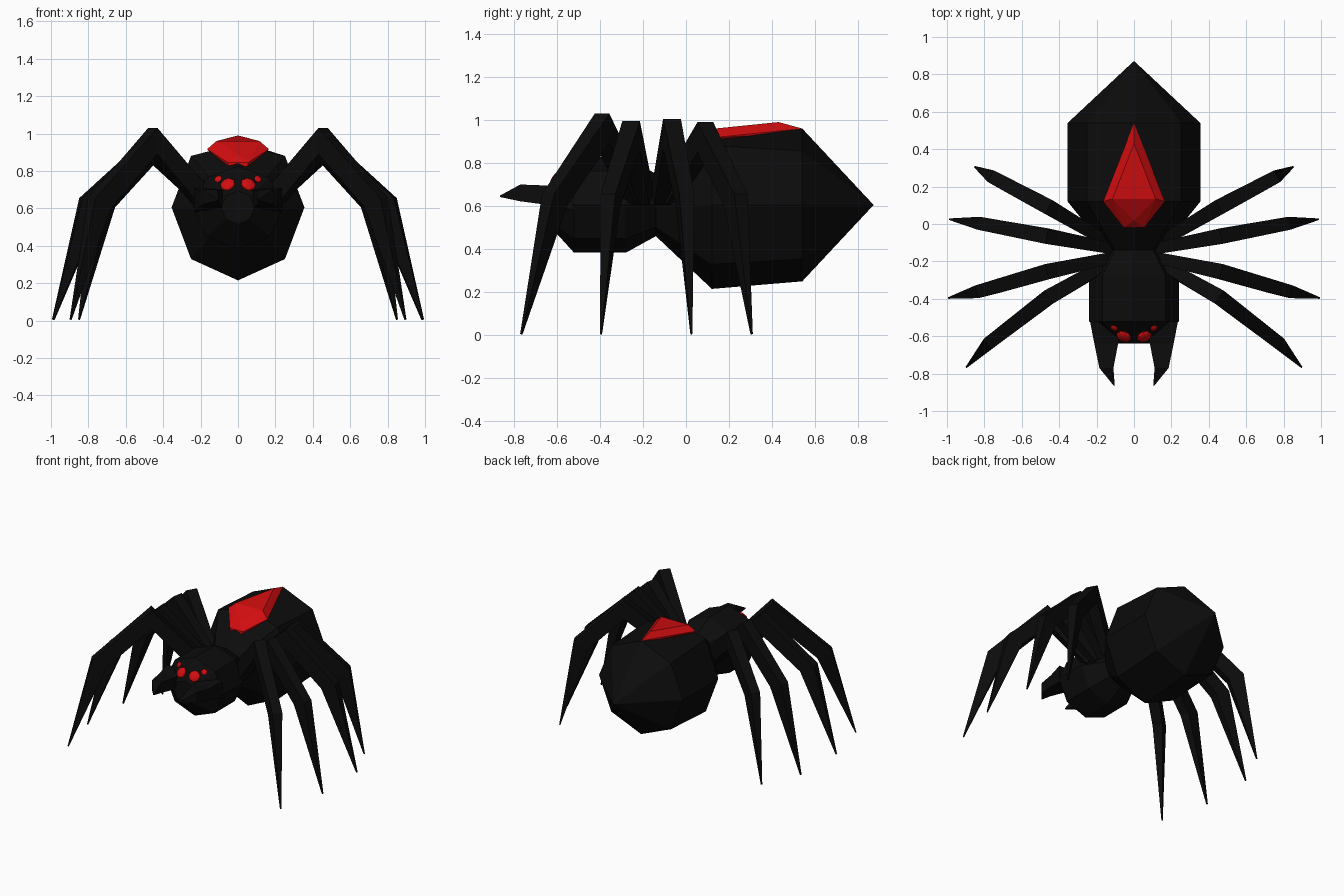
import bpy, bmesh
from math import sin, cos, pi
from mathutils import Vector

cube = bpy.data.objects.get("Cube")
if cube:
    bpy.data.objects.remove(cube)


def material(name, rgb):
    mat = bpy.data.materials.new(name)
    mat.use_nodes = True
    mat.diffuse_color = (*rgb, 1)
    mat.node_tree.nodes["Principled BSDF"].inputs["Base Color"].default_value = (*rgb, 1)
    return mat


black = material("black", (0.0035, 0.0035, 0.0035))
red = material("red", (0.64, 0.004, 0.005))


def finish(bm, name, mat):
    bmesh.ops.recalc_face_normals(bm, faces=bm.faces)
    mesh = bpy.data.meshes.new(name)
    bm.to_mesh(mesh)
    bm.free()
    mesh.materials.append(mat)
    obj = bpy.data.objects.new(name, mesh)
    bpy.context.collection.objects.link(obj)
    return obj


def loft(name, rings, mat):
    """Skin a row of equal-sized point rings and cap both ends."""
    bm = bmesh.new()
    loops = [[bm.verts.new(p) for p in ring] for ring in rings]
    for a, b in zip(loops, loops[1:]):
        n = len(a)
        for i in range(n):
            j = (i + 1) % n
            bm.faces.new((a[i], a[j], b[j], b[i]))
    bm.faces.new(loops[0])
    bm.faces.new(loops[-1])
    return finish(bm, name, mat)


def octagon(y, rx, rz, top=None):
    """Body section with a corner on each axis; top overrides the highest corner."""
    ring = [Vector((rx * cos(i * pi / 4), y, 0.605 + rz * sin(i * pi / 4))) for i in range(8)]
    if top:
        ring[2].z = top
    return ring


# Body
loft("abdomen", [octagon(-0.14, 0.145, 0.145), octagon(0.12, 0.355, 0.39, 0.945),
                 octagon(0.54, 0.355, 0.355), octagon(0.87, 0.002, 0.002)], black)
loft("head_and_thorax", [octagon(-0.14, 0.145, 0.145), octagon(-0.28, 0.24, 0.222),
                         octagon(-0.52, 0.24, 0.222), octagon(-0.64, 0.09, 0.09)], black)

# Raised marking on the abdomen
bm = bmesh.new()
outline = [(0, 0.54, 0.96), (0.165, 0.12, 0.917), (-0.165, 0.12, 0.917),
           (0.055, -0.02, 0.845), (-0.055, -0.02, 0.845)]
crown = [(0, 0.43, 0.99), (0.115, 0.135, 0.96), (-0.115, 0.135, 0.96), (0, 0.02, 0.89)]
sunk = [(x * 0.9, y, z - 0.02) for x, y, z in outline]
for p in outline + crown + sunk:
    bm.verts.new(p)
bmesh.ops.convex_hull(bm, input=bm.verts)
finish(bm, "back_marking", red)


def leg(name, points, side):
    """Square-section leg: hip, knee, shin joint and tip, with mitred joints."""
    pts = [Vector((x * side, y, z)) for x, y, z in points]
    flat = pts[-1] - pts[0]
    flat.z = 0
    flat.normalize()
    across = Vector((-flat.y, flat.x, 0))
    up = Vector((0, 0, 1))
    # outward and upward share of each section, then its half width
    shape = [(-0.04, 0.035, 0.03), (0, 0.07, 0.042), (0.052, 0.025, 0.035), (0.004, 0.001, 0.004)]
    rings = []
    for p, (out, rise, half) in zip(pts, shape):
        d = flat * out + up * rise
        w = across * half
        rings.append([p + d + w, p + d - w, p - d - w, p - d + w])
    loft(name, rings, black)


legs = {
    "front_leg": [(0.18, -0.235, 0.64), (0.455, -0.39, 0.96), (0.74, -0.61, 0.63), (0.895, -0.765, 0.005)],
    "second_leg": [(0.16, -0.19, 0.64), (0.465, -0.255, 0.925), (0.79, -0.35, 0.63), (0.99, -0.395, 0.005)],
    "third_leg": [(0.15, -0.125, 0.64), (0.465, -0.065, 0.935), (0.78, -0.005, 0.63), (0.985, 0.025, 0.005)],
    "rear_leg": [(0.16, -0.085, 0.64), (0.455, 0.09, 0.92), (0.72, 0.23, 0.63), (0.85, 0.305, 0.005)],
}


def fang(name, side):
    """Tapered fang: inner x, outer x, y, low z and high z of each section."""
    rings = []
    for a, b, y, low, high in [(0.07, 0.235, -0.52, 0.58, 0.71), (0.085, 0.212, -0.64, 0.605, 0.695),
                               (0.11, 0.185, -0.77, 0.622, 0.7), (0.103, 0.108, -0.865, 0.642, 0.648)]:
        rings.append([(a * side, y, low), (b * side, y, low), (b * side, y, high), (a * side, y, high)])
    loft(name, rings, black)


def eye(name, centre, radius, side):
    """Flattened ball lying on the sloping face."""
    x, y, z = centre
    bm = bmesh.new()
    bmesh.ops.create_uvsphere(bm, u_segments=8, v_segments=6, radius=radius)
    obj = finish(bm, name, red)
    obj.scale.z = 0.4
    obj.location = (x * side, y, z)
    radial = Vector((x * side, 0, z - 0.605)).normalized()
    normal = radial * 0.12 + Vector((0, -0.135, 0))
    obj.rotation_euler = normal.to_track_quat("Z", "Y").to_euler()


# Mirrored parts
for label, side in (("left", 1), ("right", -1)):
    for part, points in legs.items():
        leg(f"{part}_{label}", points, side)
    fang(f"fang_{label}", side)
    eye(f"large_eye_{label}", (0.055, -0.602, 0.728), 0.042, side)
    eye(f"small_eye_{label}", (0.106, -0.557, 0.757), 0.022, side)
